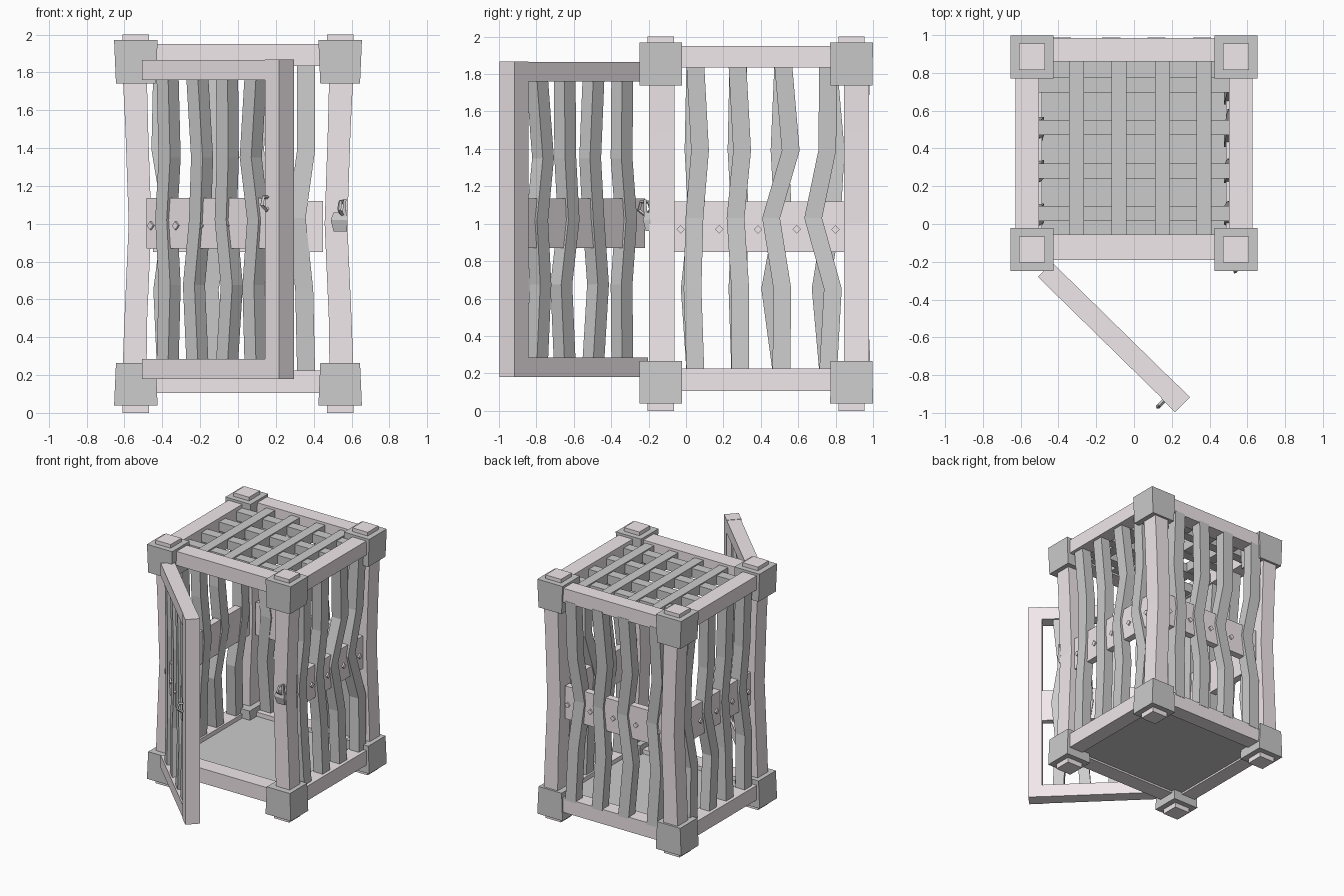
import bpy, bmesh
from math import radians, pi
from mathutils import Matrix

if "Cube" in bpy.data.objects:
    bpy.data.objects.remove(bpy.data.objects["Cube"])


def material(name, c):
    m = bpy.data.materials.new(name)
    m.diffuse_color = (*c, 1)
    m.use_nodes = True
    m.node_tree.nodes["Principled BSDF"].inputs["Base Color"].default_value = m.diffuse_color
    return m


PINK = material("pale_wood", (0.88, 0.81, 0.83))
GREEN = material("grey_wood", (0.82, 0.84, 0.82))
IRON = material("iron", (0.6, 0.6, 0.58))
I = Matrix.Identity(4)


def loft(name, rings, mat, mx=I):
    """Rectangular sections (x, y, z, width_x, width_y) joined upward."""
    bm = bmesh.new()
    loops = []
    for x, y, z, a, b in rings:
        loops.append([bm.verts.new((x + i * a / 2, y + j * b / 2, z))
                      for i, j in ((-1, -1), (1, -1), (1, 1), (-1, 1))])
    for p, q in zip(loops, loops[1:]):
        for k in range(4):
            bm.faces.new((p[k], p[(k + 1) % 4], q[(k + 1) % 4], q[k]))
    bm.faces.new(loops[0][::-1])
    bm.faces.new(loops[-1])
    me = bpy.data.meshes.new(name)
    bm.to_mesh(me)
    bm.free()
    me.materials.append(mat)
    if mx.determinant() < 0:
        me.flip_normals()
        me.transform(mx)
        mx = I
    ob = bpy.data.objects.new(name, me)
    ob.matrix_world = mx
    bpy.context.collection.objects.link(ob)
    return ob


def box(name, x0, x1, y0, y1, z0, z1, mat, mx=I):
    x, y, a, b = (x0 + x1) / 2, (y0 + y1) / 2, x1 - x0, y1 - y0
    return loft(name, [(x, y, z0, a, b), (x, y, z1, a, b)], mat, mx)


def ring(name, mx, r=0.038, t=0.011):
    bpy.ops.mesh.primitive_torus_add(major_segments=5, minor_segments=4,
                                     major_radius=r, minor_radius=t)
    ob = bpy.context.object
    ob.name = name
    ob.data.materials.append(IRON)
    ob.matrix_world = mx


def wavy_bars(name, table, z0, z1, mx, bow, w=0.095, d=0.085):
    """Crooked bars; each row gives positions along the panel, bottom to top."""
    for row in table:
        zs = [z0 + (z1 - z0) * f for f in (0, 0.27, 0.5, 0.72, 1)]
        loft(name, [(u, b, z, w, d) for u, z, b in zip(row, zs, bow)], GREEN, mx)


def nails(name, us, z, y0, y1, mx):
    for u in us:
        box(name, -0.016, 0.016, y0, y1, -0.016, 0.016, PINK,
            mx @ Matrix.Translation((u, 0, z)) @ Matrix.Rotation(pi / 4, 4, 'Y'))


# corner posts, blocks and end caps
for sx in (-1, 1):
    for yb, yp in ((-0.135, -0.13), (0.885, 0.912)):
        x = 0.54 * sx
        loft("corner_post", [(sx * px, yp, z, w, 0.135) for px, z, w in
             ((0.55, 0.1, 0.13), (0.54, 0.5, 0.12), (0.518, 1.0, 0.12),
              (0.535, 1.5, 0.12), (0.55, 1.9, 0.13))], PINK)
        loft("lower_block", [(x, yb, 0.04, 0.23, 0.228), (x, yb, 0.265, 0.21, 0.225)], GREEN)
        loft("upper_block", [(x, yb, 1.74, 0.21, 0.225), (x, yb, 1.97, 0.23, 0.228)], GREEN)
        for z0, z1 in ((0, 0.1), (1.9, 2)):
            box("end_cap", x - 0.07, x + 0.07, yb - 0.07, yb + 0.07, z0, z1, PINK)

# horizontal frame rails
for z0, z1 in ((0.105, 0.225), (1.835, 1.95)):
    for y0, y1 in ((-0.19, -0.055), (0.86, 0.985)):
        box("cross_rail", -0.45, 0.45, y0, y1, z0, z1, PINK)
    for s in (-1, 1):
        box("side_rail", s * 0.565 - 0.063, s * 0.565 + 0.063, -0.05, 0.82, z0, z1, PINK)

# floor and roof lattice
box("floor", -0.51, 0.51, -0.06, 0.87, 0.12, 0.19, GREEN)
for x in (-0.305, -0.08, 0.15, 0.37):
    box("roof_bar_long", x - 0.04, x + 0.04, -0.06, 0.87, 1.85, 1.93, GREEN)
for y in (0.055, 0.28, 0.51, 0.735):
    box("roof_bar_cross", -0.51, 0.51, y - 0.04, y + 0.04, 1.845, 1.92, GREEN)

# wall panels: local x runs along the wall, local -y faces outward
right = Matrix.Translation((0.56, 0, 0)) @ Matrix.Rotation(pi / 2, 4, 'Z')
left = Matrix.Translation((-0.56, 0, 0)) @ Matrix.Diagonal((-1, 1, 1, 1)) @ Matrix.Rotation(pi / 2, 4, 'Z')
back = Matrix.Translation((0, 0.945, 0)) @ Matrix.Rotation(pi, 4, 'Z')
bow = (0, 0.02, 0.042, 0.022, 0)
side_r = [(.05, .035, .045, .075, .05), (.29, .29, .265, .30, .275),
          (.51, .515, .455, .56, .52), (.76, .785, .68, .755, .76)]
side_l = [(.05, .02, .06, .04, .05), (.29, .275, .29, .27, .28),
          (.51, .45, .52, .50, .52), (.76, .72, .78, .80, .76)]
back_t = [(-.36, -.35, -.31, -.36, -.36), (-.12, -.10, -.14, -.09, -.12),
          (.12, .15, .08, .14, .12), (.38, .40, .35, .41, .40)]
for nm, mx, tab, a, b in (("right", right, side_r, -0.07, 0.86), ("left", left, side_l, -0.07, 0.86),
                          ("back", back, back_t, -0.45, 0.45)):
    wavy_bars(nm + "_bar", tab, 0.21, 1.85, mx, bow)
    box(nm + "_plank", a, b, 0.015, 0.072, 0.85, 1.12, PINK, mx)
    c = (a + b) / 2 - 0.01
    nails(nm + "_nail", [c + 0.207 * i for i in range(-2, 3)], 0.97, 0.003, 0.07, mx)

# open door, hinged at the front left
door = Matrix.Translation((-0.472, -0.243, 0)) @ Matrix.Rotation(radians(-44.4), 4, 'Z')
box("door_top_rail", 0, 0.93, -0.052, 0.055, 1.76, 1.865, PINK, door)
box("door_bottom_rail", 0, 0.93, -0.052, 0.055, 0.18, 0.285, PINK, door)
box("door_stile", 0.915, 1.02, -0.056, 0.056, 0.18, 1.868, PINK, door)
door_t = [(.14, .15, .12, .15, .14), (.36, .33, .37, .39, .36),
          (.58, .61, .56, .58, .58), (.79, .77, .80, .75, .79)]
wavy_bars("door_bar", door_t, 0.27, 1.77, door, (0, 0.005, 0.01, 0.005, 0), 0.085, 0.08)
box("door_plank", 0.0, 0.92, -0.015, 0.035, 0.87, 1.135, PINK, door)
nails("door_nail", (0.035, 0.22, 0.40, 0.59, 0.78), 0.99, -0.027, 0.03, door)

# latch: ring on the door, ring and hasp on the right post
ring("door_latch_ring", door @ Matrix.Translation((0.935, -0.065, 1.11)) @ Matrix.Rotation(pi / 2, 4, 'Y'))
ring("post_latch_ring", Matrix.Translation((0.55, -0.22, 1.085)) @ Matrix.Rotation(radians(-25), 4, 'Z')
     @ Matrix.Rotation(pi / 2, 4, 'Y'))
loft("latch_hasp", [(0.54, -0.2, 0.96, 0.07, 0.03), (0.535, -0.21, 1.02, 0.09, 0.04),
                    (0.54, -0.205, 1.06, 0.07, 0.03)], IRON)
loft("latch_pin", [(0.56, -0.215, 1.03, 0.02, 0.02), (0.565, -0.22, 1.13, 0.015, 0.015)], IRON)
